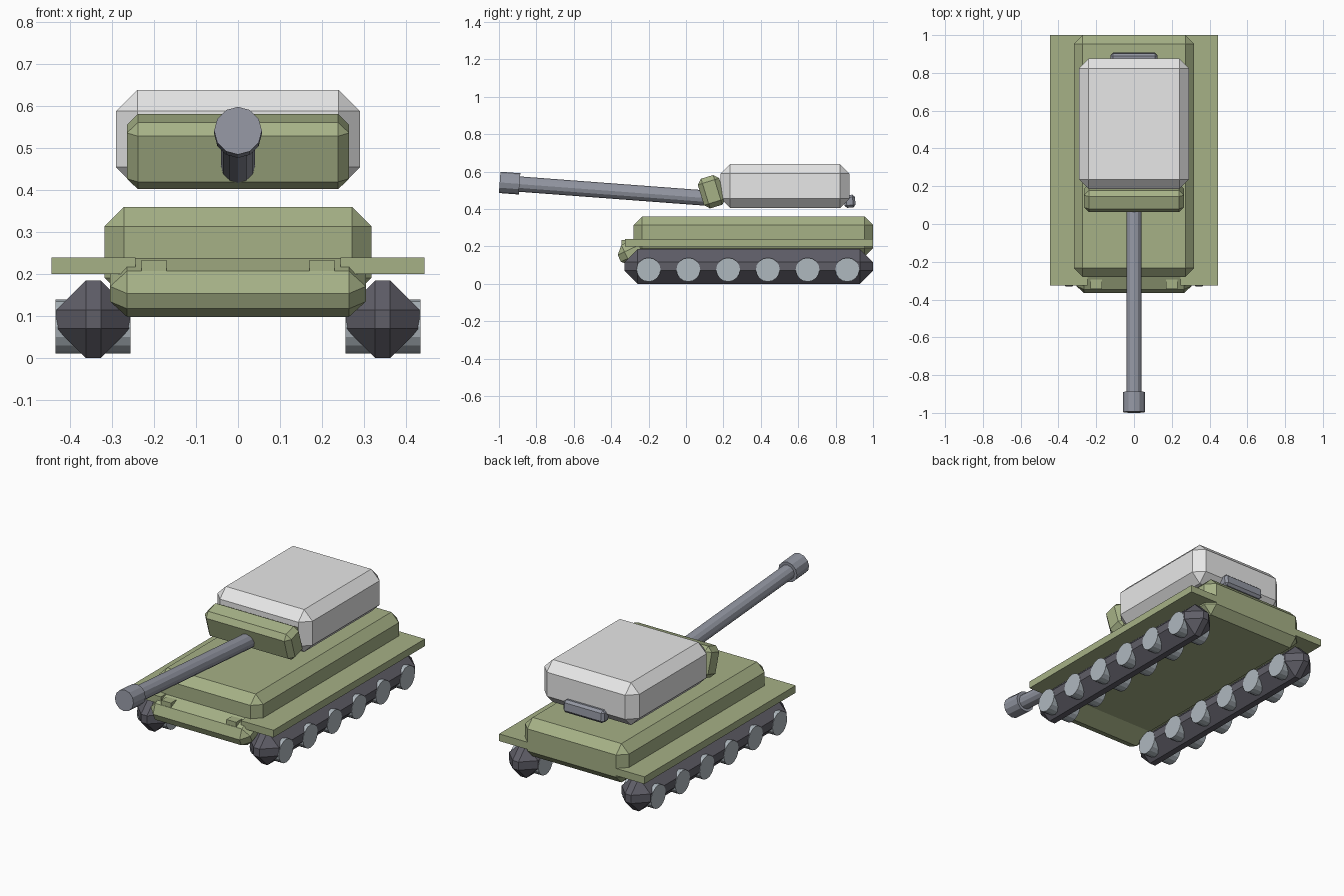
import bpy
from math import radians
from mathutils import Vector

cube = bpy.data.objects.get("Cube")
if cube:
    bpy.data.objects.remove(cube, do_unlink=True)


def material(name, rgb):
    mat = bpy.data.materials.new(name)
    mat.use_nodes = True
    color = (*rgb, 1)
    mat.diffuse_color = color
    mat.node_tree.nodes["Principled BSDF"].inputs["Base Color"].default_value = color
    return mat


olive = material("olive", (0.38, 0.44, 0.24))
light_grey = material("light grey", (0.8, 0.8, 0.8))
dark_grey = material("dark grey", (0.115, 0.112, 0.137))
wheel_grey = material("wheel grey", (0.43, 0.48, 0.52))
steel = material("steel", (0.29, 0.305, 0.36))


def box(name, center, size, mat, chamfer=0, tilt=0):
    """Box with flat chamfered edges, tilted about x."""
    bpy.ops.mesh.primitive_cube_add(size=1, location=center)
    ob = bpy.context.object
    ob.name = name
    for v in ob.data.vertices:
        v.co *= Vector(size)
    ob.rotation_euler.x = radians(tilt)
    ob.data.materials.append(mat)
    if chamfer:
        mod = ob.modifiers.new("chamfer", "BEVEL")
        mod.width = chamfer
        mod.segments = 1
        mod.limit_method = "NONE"
    return ob


def rod(name, start, end, radius, sides, mat):
    """Cylinder between two points."""
    start, end = Vector(start), Vector(end)
    axis = end - start
    bpy.ops.mesh.primitive_cylinder_add(
        vertices=sides, radius=radius, depth=axis.length, location=(start + end) / 2)
    ob = bpy.context.object
    ob.name = name
    ob.rotation_euler = axis.to_track_quat("Z", "Y").to_euler()
    ob.data.materials.append(mat)
    return ob


# Hull and sloped nose
box("hull", (0, 0.36, 0.2525), (0.636, 1.28, 0.215), olive, 0.046)
box("nose_plate", (0, -0.266, 0.178), (0.61, 0.2, 0.12), olive, 0.04, 25)

# Turret, gun mantlet and rear stowage box
box("turret", (0, 0.53, 0.522), (0.582, 0.69, 0.235), light_grey, 0.051)
box("mantlet", (0, 0.137, 0.492), (0.53, 0.12, 0.166), olive, 0.026, 17)
box("stowage_box", (0, 0.875, 0.441), (0.25, 0.06, 0.068), steel, 0.013, 5)

# Gun
rod("barrel", (0, 0.15, 0.455), (0, -0.92, 0.535), 0.041, 12, steel)
rod("muzzle", (0, -0.89, 0.534), (0, -0.996, 0.542), 0.057, 12, steel)

# Running gear, fenders and headlights on both sides
for side, sx in (("left", 1), ("right", -1)):
    box(f"{side}_fender", (sx * 0.345, 0.3375, 0.22), (0.2, 1.325, 0.04), olive)
    box(f"{side}_headlight", (sx * 0.2, -0.32, 0.221), (0.06, 0.05, 0.026), olive)
    box(f"{side}_track", (sx * 0.345, 0.335, 0.0925), (0.176, 1.33, 0.185), dark_grey, 0.07)
    for i in range(6):
        y = -0.2 + i * 0.2125
        rod(f"{side}_wheel_{i + 1}", (sx * 0.256, y, 0.075), (sx * 0.435, y, 0.075),
            0.064, 16, wheel_grey)
